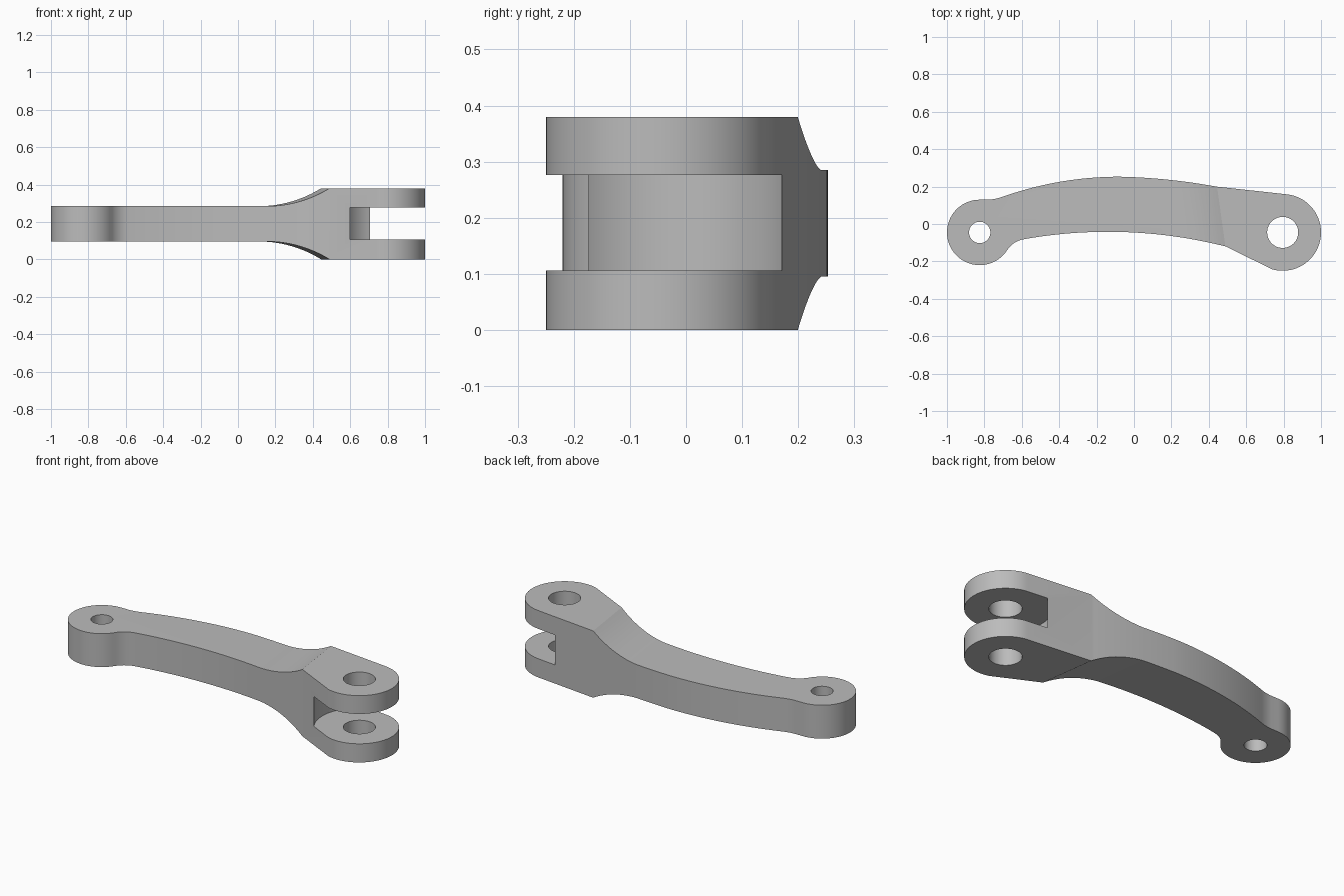
import bpy, bmesh, math
from mathutils import Vector

if "Cube" in bpy.data.objects:
    bpy.data.objects.remove(bpy.data.objects["Cube"])

SMALL_END, BIG_END = (-0.825, -0.045), (0.795, -0.045)
HEIGHT, MID = 0.38, 0.19

metal = bpy.data.materials.new("plain grey metal")
metal.use_nodes = True
grey = (0.5, 0.5, 0.5, 1)
metal.diffuse_color = grey
metal.node_tree.nodes["Principled BSDF"].inputs["Base Color"].default_value = grey


def arc(centre, radius, start, end, steps):
    """Points along a circular arc, angles in degrees."""
    return [(centre[0] + radius * math.cos(a), centre[1] + radius * math.sin(a))
            for a in (math.radians(start + (end - start) * i / steps) for i in range(steps + 1))]


def arc_through(a, b, c, steps):
    """Points along the circle through three points, from a to c."""
    (ax, ay), (bx, by), (cx, cy) = a, b, c
    d = 2 * (ax * (by - cy) + bx * (cy - ay) + cx * (ay - by))
    qa, qb, qc = ax * ax + ay * ay, bx * bx + by * by, cx * cx + cy * cy
    m = ((qa * (by - cy) + qb * (cy - ay) + qc * (ay - by)) / d,
         (qa * (cx - bx) + qb * (ax - cx) + qc * (bx - ax)) / d)
    start = math.atan2(ay - m[1], ax - m[0])
    sweep = math.remainder(math.atan2(cy - m[1], cx - m[0]) - start, math.tau)
    return arc(m, math.dist(a, m), math.degrees(start), math.degrees(start + sweep), steps)


def prism(name, base, offset):
    """Sweep a closed 3D polygon along an offset."""
    bm = bmesh.new()
    face = bm.faces.new([bm.verts.new(p) for p in base])
    top = bmesh.ops.extrude_face_region(bm, geom=[face])["geom"]
    bmesh.ops.translate(bm, vec=Vector(offset),
                        verts=[v for v in top if isinstance(v, bmesh.types.BMVert)])
    bmesh.ops.recalc_face_normals(bm, faces=bm.faces[:])
    mesh = bpy.data.meshes.new(name)
    bm.to_mesh(mesh)
    bm.free()
    mesh.materials.append(metal)
    obj = bpy.data.objects.new(name, mesh)
    bpy.context.collection.objects.link(obj)
    return obj


def flat(points, z):
    return [(x, y, z) for x, y in points]


# Plan outline of the curved arm, counter-clockwise from the big end
outline = arc(BIG_END, 0.205, -106, 82, 40)
outline += arc_through((0.44, 0.2), (0.2, 0.235), (-0.08, 0.253), 16)
outline += arc_through((-0.08, 0.253), (-0.4, 0.225), (-0.69, 0.15), 16)[1:]
outline += arc_through((-0.71, 0.143), (-0.745, 0.134), (-0.78, 0.13), 5)
outline += arc(SMALL_END, 0.175, 90, 322, 44)
outline += arc_through((-0.672, -0.131), (-0.636, -0.099), (-0.585, -0.081), 8)
outline += arc_through((-0.57, -0.078), (-0.18, -0.042), (0.49, -0.12), 28)
link_arm = prism("link_arm", flat(outline, 0), (0, 0, HEIGHT))

# Side profile: thin arm flaring to the full-height fork, swept square to the arm
SKEW, REACH = 0.14, 0.6
flare = arc_through((0.175, 0.285), (0.34, 0.3165), (0.473, HEIGHT + 0.0005), 14)
upper = [(-1.3, 0.285)] + flare + [(0.48, 0.42), (1.3, 0.42)]
profile = upper + [(s, HEIGHT - z) for s, z in reversed(upper)]
side_cutter = prism("side_profile_cutter",
                    [(s + SKEW * REACH, -REACH, z) for s, z in profile],
                    (-2 * SKEW * REACH, 2 * REACH, 0))

# Fork slot with a round inner end, and the two pin holes
slot = arc(BIG_END, 0.234, 90, 270, 40) + [(1.3, -0.279), (1.3, 0.189)]
slot_cutter = prism("slot_cutter", flat(slot, 0.106), (0, 0, 0.17))
holes = [prism(name, flat(arc(c, r, 0, 352.5, 47), -0.1), (0, 0, 0.6))
         for name, c, r in (("small_hole_cutter", SMALL_END, 0.057),
                            ("big_hole_cutter", BIG_END, 0.083))]

for cutter, mode in [(side_cutter, "INTERSECT"), (slot_cutter, "DIFFERENCE")] + \
                    [(h, "DIFFERENCE") for h in holes]:
    mod = link_arm.modifiers.new(cutter.name, "BOOLEAN")
    mod.operation, mod.object, mod.solver = mode, cutter, "EXACT"
    bpy.context.view_layer.objects.active = link_arm
    bpy.ops.object.modifier_apply(modifier=mod.name)
    bpy.data.objects.remove(cutter)

# Smooth curved walls, keep crisp edges
bpy.ops.object.select_all(action="DESELECT")
link_arm.select_set(True)
bpy.ops.object.shade_smooth_by_angle(angle=math.radians(20))
